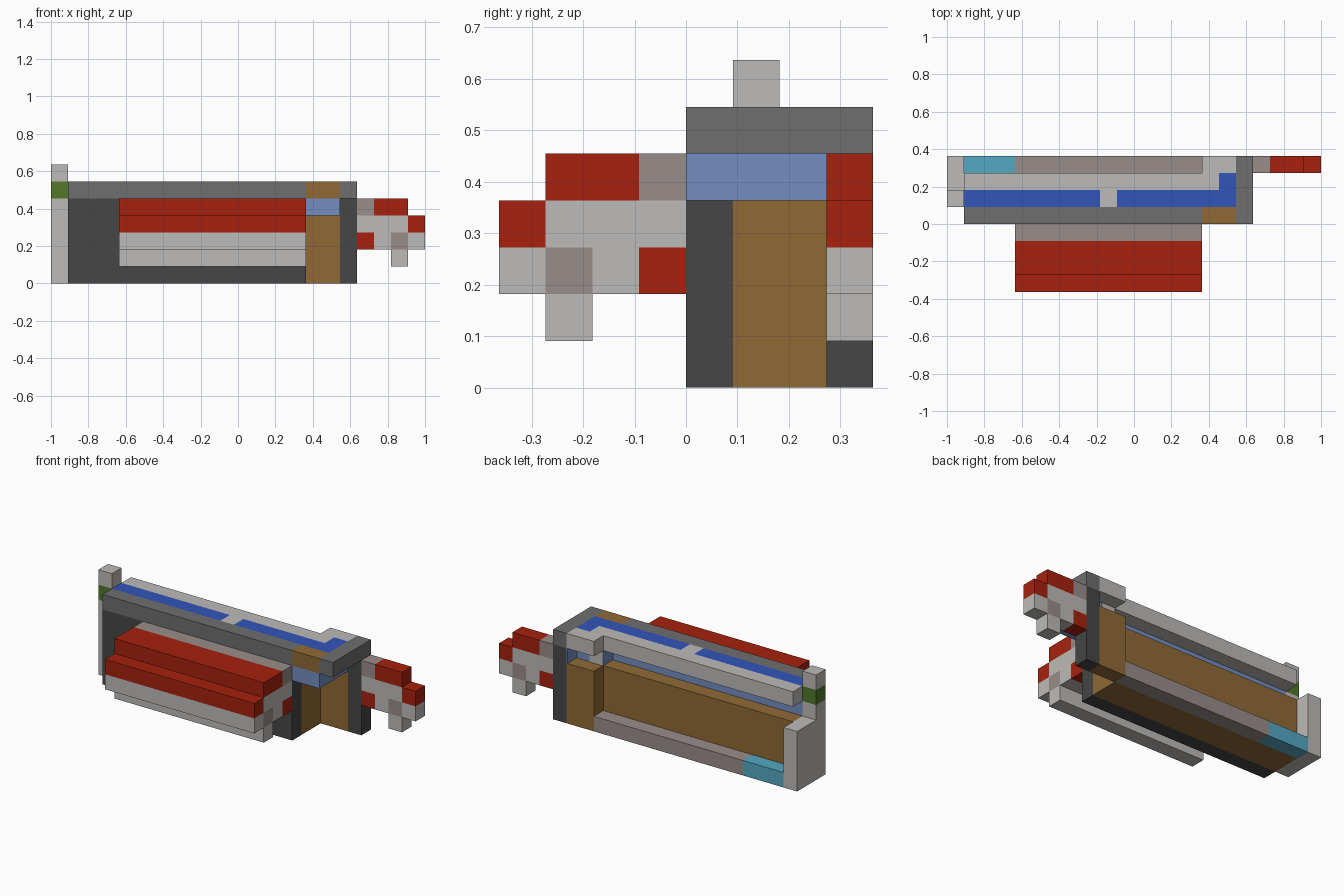
import bpy
import bmesh

cube = bpy.data.objects.get("Cube")
if cube:
    bpy.data.objects.remove(cube, do_unlink=True)

UNIT = 1 / 11  # the model sits on a block grid, 22 x 8 x 7 blocks


def material(name, hex_colour):
    """One flat material from an sRGB hex colour, stored as linear values."""
    srgb = [int(hex_colour[i:i + 2], 16) / 255 for i in (0, 2, 4)]
    linear = [((c + 0.055) / 1.055) ** 2.4 for c in srgb]
    mat = bpy.data.materials.new(name)
    mat.use_nodes = True
    mat.diffuse_color = (*linear, 1)
    bsdf = mat.node_tree.nodes["Principled BSDF"]
    bsdf.inputs["Base Color"].default_value = (*linear, 1)
    bsdf.inputs["Roughness"].default_value = 0.9
    return mat


LIGHT = material("light grey", "bdbbb8")
MID = material("mid grey", "6e6e6e")
DARK = material("dark grey", "464646")
MAUVE = material("mauve grey", "998d8a")
RED = material("red", "a7210f")
BLUE = material("deep blue", "3155b9")
SKY = material("pale blue", "738dc1")
CYAN = material("cyan", "55a8c3")
BROWN = material("brown", "906a35")
GREEN = material("green", "52782a")


def block(name, mat, x, y, z):
    """Box spanning (start, end) grid ranges on each axis."""
    bm = bmesh.new()
    bmesh.ops.create_cube(bm, size=1)
    for v in bm.verts:
        for axis, (span, origin) in enumerate(zip((x, y, z), (11, 4, 0))):
            v.co[axis] = (span[v.co[axis] > 0] - origin) * UNIT
    mesh = bpy.data.meshes.new(name)
    bm.to_mesh(mesh)
    bm.free()
    mesh.materials.append(mat)
    obj = bpy.data.objects.new(name, mesh)
    bpy.context.collection.objects.link(obj)
    return obj


# Main wall
block("wall_front", DARK, (1, 15), (4, 5), (0, 5))
block("wall_core", BROWN, (1, 15), (5, 7), (0, 4))
block("wall_upper_strip", SKY, (1, 15), (5, 6), (4, 5))

# Ledge along the back foot of the wall
block("back_ledge", MAUVE, (4, 15), (7, 8), (0, 1))
block("back_ledge_end", CYAN, (1, 4), (7, 8), (0, 1))

# Recessed corner and its post
block("corner_panel", BROWN, (15, 17), (7, 8), (0, 4))
block("corner_post", DARK, (17, 18), (7, 8), (0, 5))
block("corner_lintel", SKY, (15, 17), (4, 7), (4, 5))
block("lintel_back_plate", LIGHT, (15, 16), (7, 7.05), (4, 5))
block("post_inner_plate", SKY, (16.95, 17), (7, 8), (4, 5))

# Top slab
TOP = (5, 6)
block("slab_front_edge", MID, (1, 15), (4, 5), TOP)
block("slab_front_inlay", BROWN, (15, 17), (4, 5), TOP)
block("slab_end_edge", MID, (17, 18), (4, 8), TOP)
block("slab_inlay_long", BLUE, (1, 9), (5, 6), TOP)
block("slab_inlay_gap", LIGHT, (9, 10), (5, 6), TOP)
block("slab_inlay_short", BLUE, (10, 17), (5, 6), TOP)
block("slab_inlay_corner", BLUE, (16, 17), (6, 7), TOP)
block("slab_back_edge", LIGHT, (1, 16), (6, 7), TOP)
block("slab_back_corner", LIGHT, (15, 17), (7, 8), TOP)

# End plate with a tall banded post
block("end_plate", LIGHT, (0, 1), (5, 8), (0, 4))
block("end_post", LIGHT, (0, 1), (5, 6), (4, 5))
block("end_post_band", GREEN, (0, 1), (5, 6), (5, 6))
block("end_post_tip", LIGHT, (0, 1), (5, 6), (6, 7))

# Stepped bracket profile: part, colour, outward range, height range
BRACKET = [
    ("root_low", RED, (0, 1), (2, 3)),
    ("root_mid", LIGHT, (0, 1), (3, 4)),
    ("root_cap", MAUVE, (0, 1), (4, 5)),
    ("arm_low", LIGHT, (1, 2), (2, 3)),
    ("arm_mid", LIGHT, (1, 3), (3, 4)),
    ("arm_cap", RED, (1, 3), (4, 5)),
    ("hub", MAUVE, (2, 3), (2, 3)),
    ("foot", LIGHT, (2, 3), (1, 2)),
    ("lip_low", LIGHT, (3, 4), (2, 3)),
    ("lip_cap", RED, (3, 4), (3, 4)),
]

# The same profile: long across the front, one block thick at the side
for part, mat, (inner, outer), height in BRACKET:
    block("front_bracket_" + part, mat, (4, 15), (4 - outer, 4 - inner), height)
    block("side_bracket_" + part, mat, (18 + inner, 18 + outer), (7, 8), height)
